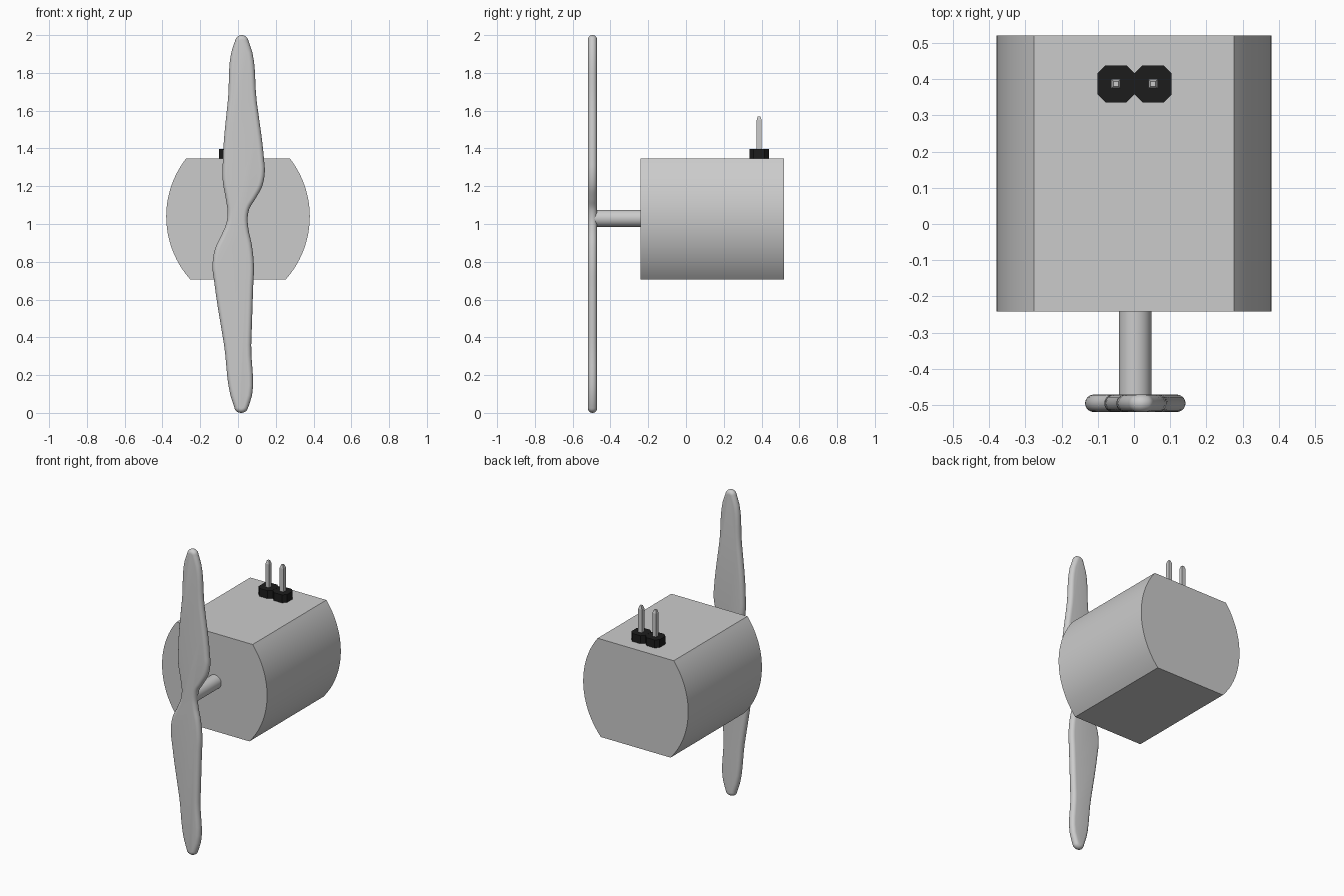
import bpy, bmesh, math
from mathutils import Vector
from mathutils.geometry import interpolate_bezier

if "Cube" in bpy.data.objects:
    bpy.data.objects.remove(bpy.data.objects["Cube"])


def loft(name, rings, smooth=None):
    """Mesh skinned through equal-length closed rings, capped at both ends."""
    bm = bmesh.new()
    loops = [[bm.verts.new(p) for p in ring] for ring in rings]
    n = len(loops[0])
    for a, b in zip(loops, loops[1:]):
        for i in range(n):
            j = (i + 1) % n
            bm.faces.new((a[i], a[j], b[j], b[i]))
    bm.faces.new(loops[0])
    bm.faces.new(loops[-1])
    bmesh.ops.recalc_face_normals(bm, faces=bm.faces)
    me = bpy.data.meshes.new(name)
    bm.to_mesh(me)
    bm.free()
    ob = bpy.data.objects.new(name, me)
    bpy.context.collection.objects.link(ob)
    if smooth:
        bpy.ops.object.select_all(action='DESELECT')
        ob.select_set(True)
        bpy.context.view_layer.objects.active = ob
        bpy.ops.object.shade_smooth_by_angle(angle=math.radians(smooth))
    return ob


# Motor can: two bulging side arcs, flat top and bottom
R, CX, CZ, BOTTOM, TOP = 0.5, 0.12, 1.04, 0.706, 1.346
a0, a1 = math.asin((BOTTOM - CZ) / R), math.asin((TOP - CZ) / R)
angles = [a0 + (a1 - a0) * i / 32 for i in range(33)]
right = [(R * math.cos(a) - CX, CZ + R * math.sin(a)) for a in angles]
outline = right + [(-x, z) for x, z in reversed(right)]
loft("motor_body", [[(x, y, z) for x, z in outline] for y in (-0.242, 0.52)], 30)

# Drive shaft
circle = [(0.003 + 0.045 * math.cos(i * math.tau / 48),
           1.03 + 0.045 * math.sin(i * math.tau / 48)) for i in range(48)]
loft("drive_shaft", [[(x, y, z) for x, z in circle] for y in (-0.485, -0.242)], 30)

# Propeller: clockwise smooth outline (x, z) with a fully rounded rim
pts = [Vector(p) for p in (
    (0.020, 2.0), (0.045, 1.99), (0.059, 1.96), (0.099, 1.65), (0.138, 1.34),
    (0.142, 1.28), (0.128, 1.20), (0.090, 1.13), (0.060, 1.08), (0.051, 1.03),
    (0.056, 0.97), (0.073, 0.89), (0.084, 0.78), (0.080, 0.66), (0.070, 0.36),
    (0.058, 0.04), (0.043, 0.01), (0.016, 0.0), (-0.010, 0.01), (-0.023, 0.04),
    (-0.074, 0.36), (-0.124, 0.68), (-0.135, 0.78), (-0.122, 0.867),
    (-0.085, 0.947), (-0.060, 1.01), (-0.055, 1.06), (-0.064, 1.13),
    (-0.080, 1.22), (-0.080, 1.345), (-0.053, 1.66), (-0.019, 1.96),
    (-0.005, 1.99))]
n = len(pts)
tangents = []
for i in range(n):
    d0, d1 = pts[i] - pts[i - 1], pts[(i + 1) % n] - pts[i]
    tangents.append((d0.normalized() * d1.length + d1.normalized() * d0.length).normalized())
edge = []
for i in range(n):
    p, q = pts[i], pts[(i + 1) % n]
    h = (q - p).length / 3
    edge += [v.to_2d() for v in interpolate_bezier(
        p, p + tangents[i] * h, q - tangents[(i + 1) % n] * h, q, 7)][:-1]
m = len(edge)
inward = []
for i in range(m):
    t = ((edge[i] - edge[i - 1]).normalized()
         + (edge[(i + 1) % m] - edge[i]).normalized()).normalized()
    inward.append(Vector((t.y, -t.x)))
r = 0.024
rings = []
for k in range(13):
    a = math.radians(-90 + 15 * k)
    off = r * (1 - math.cos(a))
    ring = [e + w * off for e, w in zip(edge, inward)]
    rings.append([(p.x, -0.495 + r * math.sin(a), p.y) for p in ring])
loft("propeller", rings, 40)

# Connector: two chamfered black housings with square, taper-tipped pins
black = bpy.data.materials.new("black_plastic")
black.diffuse_color = (0.012, 0.012, 0.012, 1)
black.use_nodes = True
black.node_tree.nodes["Principled BSDF"].inputs["Base Color"].default_value = black.diffuse_color
PY = 0.387
for side, px in (("left", -0.050), ("right", 0.053)):
    h, c = 0.0512, 0.029
    octagon = [(c, h), (h, c), (h, -c), (c, -h), (-c, -h), (-h, -c), (-h, c), (-c, h)]
    base = loft(side + "_pin_housing",
                [[(px + x, PY + y, z) for x, y in octagon] for z in (1.346, 1.398)])
    base.data.materials.append(black)
    loft(side + "_pin", [[(px + sx * w, PY + sy * w, z)
                          for sx, sy in ((1, 1), (-1, 1), (-1, -1), (1, -1))]
                         for w, z in ((0.013, 1.35), (0.013, 1.55), (0.007, 1.57))])
